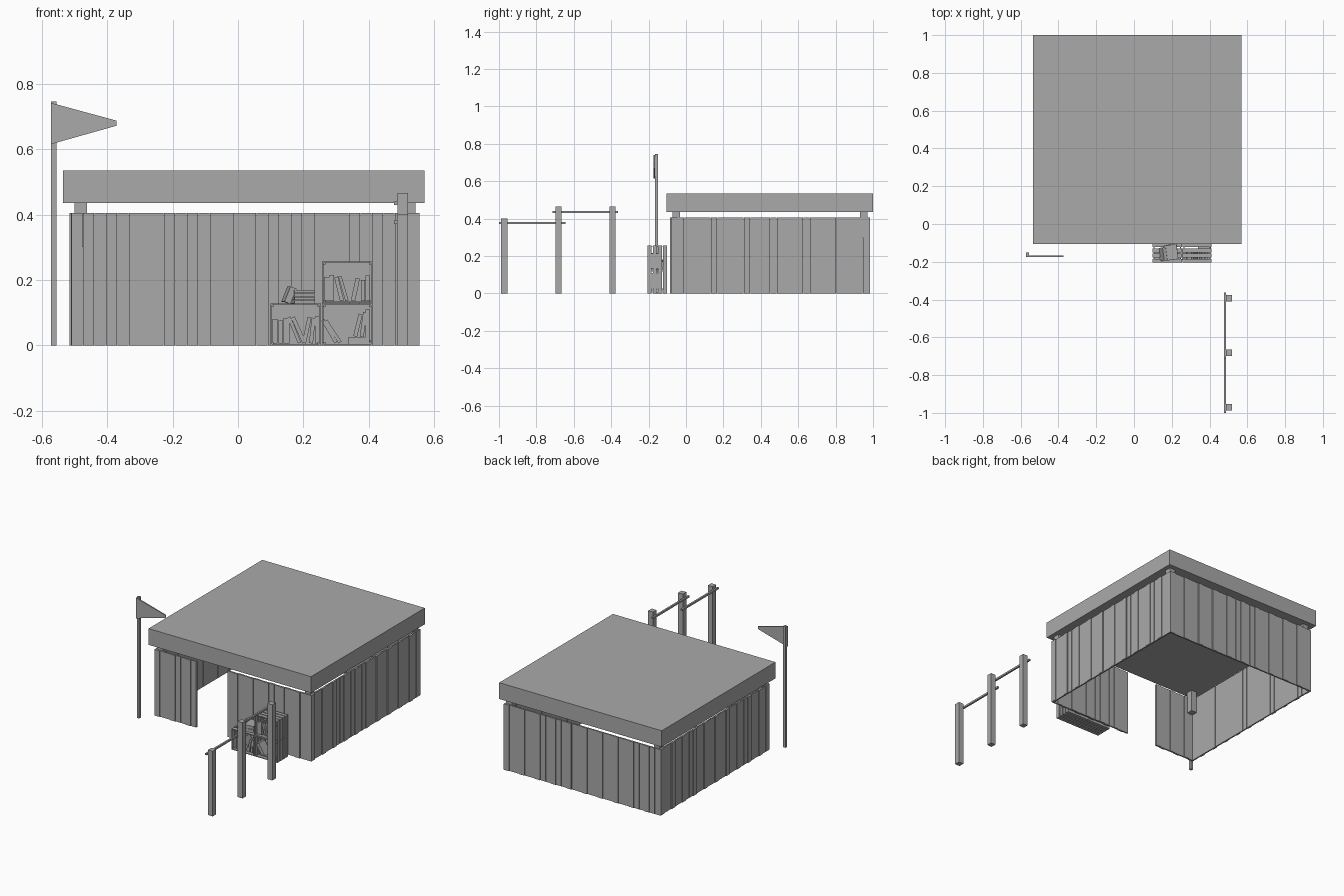
import bpy, bmesh, math, random
from mathutils import Matrix, Vector

random.seed(4)
if "Cube" in bpy.data.objects:
    bpy.data.objects.remove(bpy.data.objects["Cube"], do_unlink=True)

GREY = (0.4, 0.4, 0.4, 1)
mat = bpy.data.materials.new("weathered grey")
mat.use_nodes = True
mat.diffuse_color = GREY
mat.node_tree.nodes["Principled BSDF"].inputs["Base Color"].default_value = GREY


def box(bm, lo, hi, matrix=None):
    """Add a box between two corners, optionally moved by a matrix."""
    lo, hi = Vector(lo), Vector(hi)
    m = Matrix.Translation((lo + hi) / 2) @ Matrix.Diagonal((*(hi - lo), 1))
    bmesh.ops.create_cube(bm, size=1, matrix=matrix @ m if matrix else m)


def finish(name, bm):
    mesh = bpy.data.meshes.new(name)
    bm.to_mesh(mesh)
    bm.free()
    mesh.materials.append(mat)
    ob = bpy.data.objects.new(name, mesh)
    bpy.context.collection.objects.link(ob)
    return ob


def single(name, lo, hi):
    bm = bmesh.new()
    box(bm, lo, hi)
    return finish(name, bm)


# Shed extents
X0, X1, Y0, Y1, TOP = -0.51, 0.55, -0.08, 0.98, 0.405


def plank_wall(name, start, direction, length, gap=None, count=30):
    """Row of upright planks with flush inner faces and staggered outer faces.
    The outside is to the right of the direction of travel."""
    bm = bmesh.new()
    m = Matrix.Translation(start) @ Matrix.Rotation(direction, 4, 'Z')
    w = length / count
    for i in range(count):
        a, b = i * w, (i + 1) * w
        if gap and gap[0] < (a + b) / 2 < gap[1]:
            continue
        out = -0.004 * (i % 3 == 0) - random.uniform(0, 0.001)
        inner = 0.008 + (0.003 * (i % 3 == 1) if gap else 0)
        box(bm, (a + 0.0005, out, 0), (b - 0.0005, inner, TOP), m)
    return finish(name, bm)


W, D = X1 - X0, Y1 - Y0
plank_wall("front_wall", (X0, Y0, 0), 0, W, gap=(0.28, 0.5))
plank_wall("left_wall", (X1, Y0, 0), math.pi / 2, D)
plank_wall("back_wall", (X1, Y1, 0), math.pi, W)
plank_wall("right_wall", (X0, Y1, 0), -math.pi / 2, D)

# Flat roof on four short corner supports
single("roof", (-0.535, -0.105, 0.435), (0.57, 1.0, 0.535))
bm = bmesh.new()
for x in (-0.5, 0.504):
    for y in (-0.071, 0.931):
        box(bm, (x, y, 0.3), (x + 0.039, y + 0.039, 0.436))
finish("roof_supports", bm)

# Pennant on a pole
single("flag_pole", (-0.571, -0.167, 0), (-0.555, -0.151, 0.745))
bm = bmesh.new()
outline = [(-0.571, 0.615), (-0.372, 0.671), (-0.372, 0.687), (-0.571, 0.741)]
face = bm.faces.new([bm.verts.new((x, -0.175, z)) for x, z in outline])
new = bmesh.ops.extrude_face_region(bm, geom=[face])["geom"]
bmesh.ops.translate(bm, vec=(0, 0.008, 0),
                    verts=[v for v in new if isinstance(v, bmesh.types.BMVert)])
bmesh.ops.recalc_face_normals(bm, faces=bm.faces)
finish("flag", bm)

# Hitching rail: three posts and two rails
for i, (y, h) in enumerate([(-0.971, 0.4), (-0.682, 0.465), (-0.393, 0.465)]):
    single(f"rail_post_{i + 1}", (0.487, y - 0.017, 0), (0.52, y + 0.017, h))
single("lower_rail", (0.477, -1.0, 0.371), (0.488, -0.645, 0.382))
single("upper_rail", (0.477, -0.715, 0.429), (0.488, -0.363, 0.44))


def crate(name, x, z, w=0.154, h=0.128, t=0.005):
    """Open-fronted crate of slatted bands with a solid back."""
    bm = bmesh.new()
    for i in range(4):
        y = -0.205 + i * 0.0275
        for zz in (z, z + h - t):
            box(bm, (x, y, zz), (x + w, y + 0.021, zz + t))
        for xx in (x, x + w - t):
            box(bm, (xx, y, z + t), (xx + t, y + 0.021, z + h - t))
    box(bm, (x + t, -0.107, z + t), (x + w - t, -0.102, z + h - t))
    # Corner battens tie the bands together
    for xx in (x + t, x + w - 2 * t):
        for zz in (z + t, z + h - 2 * t):
            box(bm, (xx, -0.195, zz), (xx + t, -0.107, zz + t))
    return finish(name, bm)


crate("crate_left", 0.099, 0)
crate("crate_bottom", 0.257, 0)
crate("crate_top", 0.257, 0.129)


def book(name, x, z, lean=0, thick=0.014, tall=0.075, deep=0.06, turn=0, y=-0.19):
    """Book standing on its lower left corner; lean is degrees to +x."""
    bm = bmesh.new()
    m = (Matrix.Translation((x, y, z)) @ Matrix.Rotation(math.radians(turn), 4, 'Z')
         @ Matrix.Rotation(math.radians(lean), 4, 'Y'))
    c = 0.002
    box(bm, (0, 0, 0), (c, deep, tall), m)
    box(bm, (thick - c, 0, 0), (thick, deep, tall), m)
    box(bm, (c, 0, 0), (thick - c, c, tall), m)
    box(bm, (c, c, c), (thick - c, deep - c, tall - c), m)
    return finish(name, bm)


def shelf(name, z, books):
    for i, (x, lean, thick, tall) in enumerate(books):
        lift = thick * math.sin(math.radians(max(lean, 0)))
        book(f"{name}_{i + 1}", x, z + lift, lean, thick, tall)


# Books in the crates: x, lean, thickness, height
shelf("left_book", 0.006, [(0.106, 0, 0.015, 0.075), (0.123, 0, 0.014, 0.07),
                           (0.139, 0, 0.018, 0.078), (0.183, -22, 0.01, 0.085),
                           (0.197, -24, 0.012, 0.085), (0.196, 12, 0.012, 0.08),
                           (0.217, 6, 0.012, 0.078), (0.235, 0, 0.013, 0.083)])
shelf("bottom_book", 0.006, [(0.295, -30, 0.01, 0.08), (0.308, -33, 0.01, 0.08)])
shelf("top_book", 0.135, [(0.263, 0, 0.016, 0.074), (0.28, 0, 0.014, 0.08),
                          (0.312, -14, 0.012, 0.075), (0.328, -16, 0.01, 0.078),
                          (0.345, 12, 0.013, 0.07), (0.376, 0, 0.012, 0.065),
                          (0.389, 0, 0.014, 0.078)])
shelf("stacked_book", 0.026, [(0.352, 14, 0.012, 0.07), (0.372, 8, 0.012, 0.075),
                              (0.389, 0, 0.014, 0.083)])


def stack(name, x, z, count, turn):
    """Pile of books lying flat, each twisted a little."""
    for i in range(count):
        book(f"{name}_{i + 1}", x, z + 0.01 + 0.0105 * i, 90, 0.01, 0.064, 0.08,
             turn + random.uniform(-5, 5), -0.194)


stack("low_pile", 0.338, 0.005, 2, 0)
stack("high_pile", 0.172, 0.128, 4, 8)
book("leaning_book", 0.142, 0.134, 22, 0.02, 0.05, 0.07, 8, -0.196)
